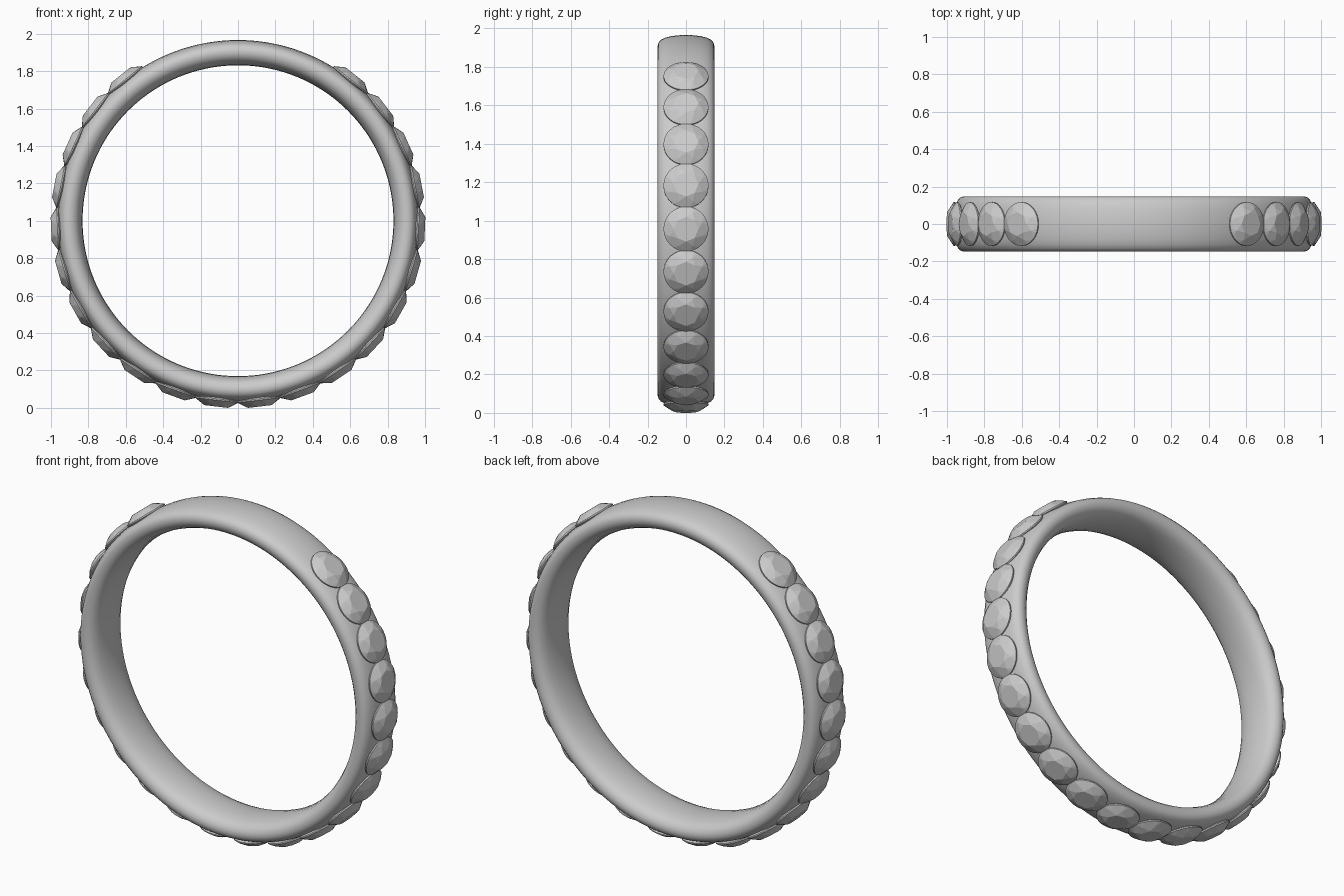
import bpy, bmesh, math
from mathutils import Matrix, Vector

if "Cube" in bpy.data.objects:
    bpy.data.objects.remove(bpy.data.objects["Cube"])

CZ = 1.0  # ring centre height

def make_object(name, bm):
    bmesh.ops.recalc_face_normals(bm, faces=bm.faces)
    mesh = bpy.data.meshes.new(name)
    bm.to_mesh(mesh)
    bm.free()
    ob = bpy.data.objects.new(name, mesh)
    bpy.context.collection.objects.link(ob)
    return ob

# Band: rounded comfort-fit section (radius, half width) swept round the y axis
half = [(0.966, 0), (0.964, 0.04), (0.959, 0.08), (0.951, 0.11), (0.940, 0.131),
        (0.926, 0.143), (0.908, 0.148), (0.890, 0.146), (0.872, 0.138),
        (0.856, 0.122), (0.843, 0.095), (0.834, 0.05), (0.831, 0)]
section = half + [(r, -y) for r, y in half[-2:0:-1]]
N = 144
bm = bmesh.new()
rings = []
for i in range(N):
    a = 2 * math.pi * i / N
    rings.append([bm.verts.new((r * math.cos(a), y, CZ + r * math.sin(a))) for r, y in section])
for i in range(N):
    p, q = rings[i], rings[(i + 1) % N]
    for j in range(len(section)):
        k = (j + 1) % len(section)
        bm.faces.new((p[j], p[k], q[k], q[j]))
band = make_object("band", bm)
for f in band.data.polygons:
    f.use_smooth = True

# Stone: brilliant cut with an octagonal table, built along local z
def stone_mesh():
    bm = bmesh.new()

    def ring(n, r, h, turn=0.0):
        return [bm.verts.new((r * math.cos(2 * math.pi * (i + turn) / n),
                              r * math.sin(2 * math.pi * (i + turn) / n), h)) for i in range(n)]

    table = ring(8, 0.064, 0.037)
    mid = ring(8, 0.093, 0.021, 0.5)
    upper = ring(32, 0.117, 0.003)
    lower = ring(32, 0.117, -0.004)
    tip = bm.verts.new((0, 0, -0.095))
    bm.faces.new(table)
    for i in range(8):
        j = (i + 1) % 8
        bm.faces.new((table[i], mid[i], table[j]))
        bm.faces.new((table[i], mid[i - 1], upper[4 * i], mid[i]))
        for s in range(4):
            bm.faces.new((mid[i], upper[4 * i + s], upper[(4 * i + s + 1) % 32]))
    for i in range(32):
        j = (i + 1) % 32
        bm.faces.new((upper[i], lower[i], lower[j], upper[j]))
        bm.faces.new((lower[i], tip, lower[j]))
    bmesh.ops.recalc_face_normals(bm, faces=bm.faces)
    mesh = bpy.data.meshes.new("stone")
    bm.to_mesh(mesh)
    bm.free()
    return mesh

# Twenty-two stones, mirrored left and right, leaving the top plain
stone = stone_mesh()
STEP = math.radians(13.45)
for side, sign in (("right", 1), ("left", -1)):
    for i in range(11):
        a = sign * (i + 0.5) * STEP          # angle from the bottom
        out = Vector((math.sin(a), 0, -math.cos(a)))
        across = Vector((0, 1, 0))
        along = across.cross(out)
        rot = Matrix((along, across, out)).transposed().to_4x4()
        ob = bpy.data.objects.new(f"stone_{side}_{i + 1}", stone)
        ob.matrix_world = Matrix.Translation(Vector((0, 0, CZ)) + out * 0.963) @ rot
        bpy.context.collection.objects.link(ob)
